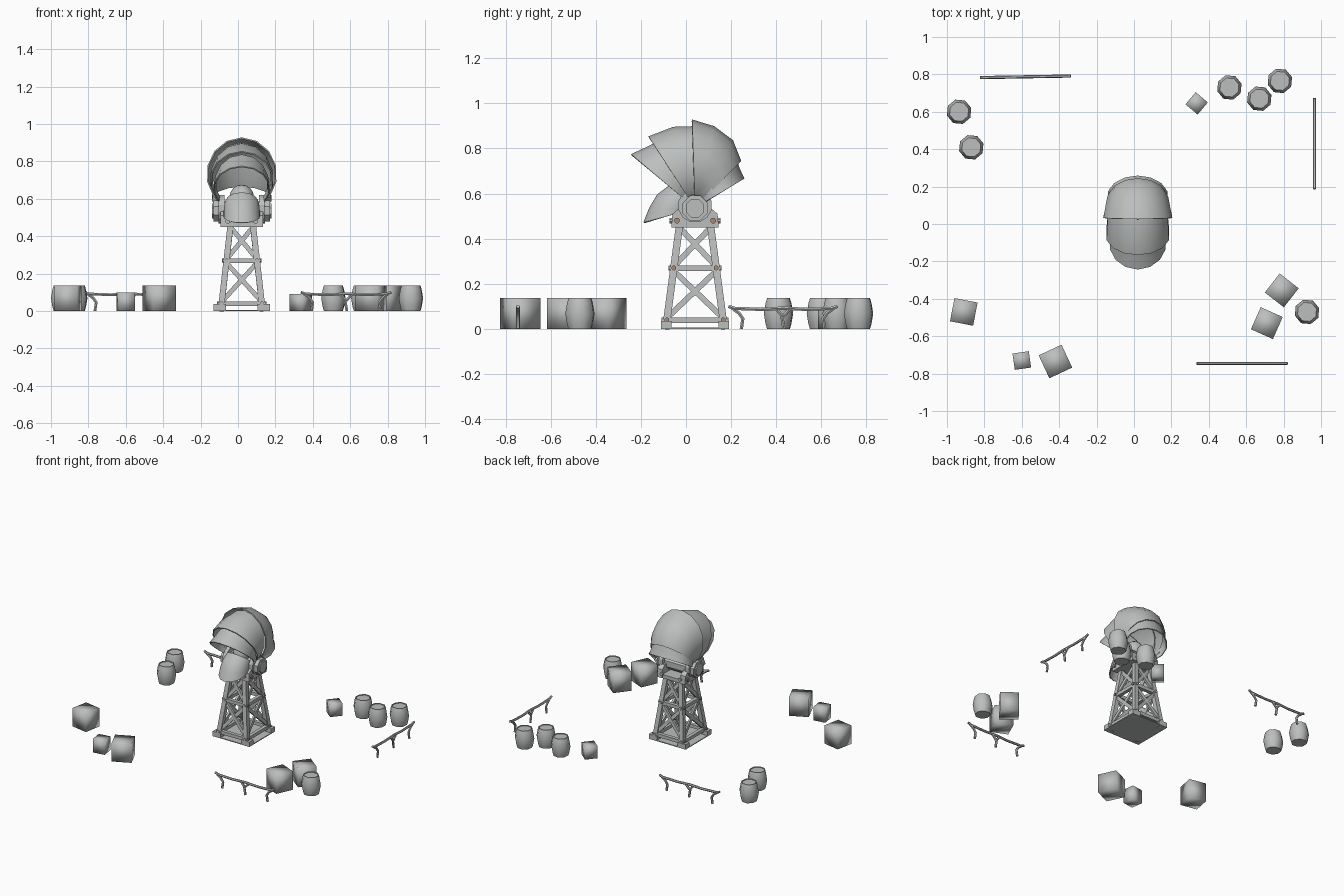
import bpy, bmesh
from math import sin, cos, radians, pi
from mathutils import Vector, Matrix

old = bpy.data.objects.get("Cube")
if old:
    bpy.data.objects.remove(old, do_unlink=True)


def material(name, rgb):
    m = bpy.data.materials.new(name)
    m.use_nodes = True
    m.diffuse_color = (*rgb, 1)
    m.node_tree.nodes["Principled BSDF"].inputs["Base Color"].default_value = (*rgb, 1)
    return m


GREY = material("plain grey", (0.5, 0.52, 0.51))
RUST = material("rusty brown", (0.4, 0.25, 0.17))
CX, CY, HUB_Z = 0.02, 0.04, 0.535


def finish(name, bm, mat=GREY, smooth=None):
    bmesh.ops.recalc_face_normals(bm, faces=bm.faces)
    me = bpy.data.meshes.new(name)
    bm.to_mesh(me)
    bm.free()
    me.materials.append(mat)
    ob = bpy.data.objects.new(name, me)
    bpy.context.collection.objects.link(ob)
    if smooth:
        shade(ob, smooth)
    return ob


def select(ob):
    bpy.ops.object.select_all(action="DESELECT")
    ob.select_set(True)
    bpy.context.view_layer.objects.active = ob


def shade(ob, angle):
    select(ob)
    bpy.ops.object.shade_smooth_by_angle(angle=radians(angle))


def box(name, center, size, turn=0, smooth=None):
    bm = bmesh.new()
    mat = Matrix.Translation(center) @ Matrix.Rotation(radians(turn), 4, "Z") @ Matrix.Diagonal((*size, 1))
    bmesh.ops.create_cube(bm, size=1, matrix=mat)
    return finish(name, bm, smooth=smooth)


def beam(name, p, q, width, depth, normal):
    # box running from p to q, its depth along the normal
    p, q = Vector(p), Vector(q)
    along = (q - p).normalized()
    out = Vector(normal)
    out = (out - along * out.dot(along)).normalized()
    rot = Matrix((out, along.cross(out), along)).transposed().to_4x4()
    bm = bmesh.new()
    mat = Matrix.Translation((p + q) / 2) @ rot @ Matrix.Diagonal((depth, width, (q - p).length, 1))
    bmesh.ops.create_cube(bm, size=1, matrix=mat)
    return finish(name, bm)


def rod(name, center, axis, radius, length, sides=8, mat=GREY):
    bm = bmesh.new()
    rot = Vector(axis).to_track_quat("Z", "Y").to_matrix().to_4x4()
    bmesh.ops.create_cone(bm, cap_ends=True, segments=sides, radius1=radius, radius2=radius, depth=length,
                          matrix=Matrix.Translation(center) @ rot @ Matrix.Rotation(pi / sides, 4, "Z"))
    return finish(name, bm, mat)


# Tower frame: tapering half widths to the leg centres
def corner(sx, sy, z):
    t = z / 0.45
    return Vector((CX + sx * (0.112 - 0.051 * t), CY + sy * (0.13 - 0.06 * t), z))


box("tower_base_plate", (CX, CY, 0.003), (0.3, 0.3, 0.006))
for sx in (-1, 1):
    for sy in (-1, 1):
        beam("tower_leg", corner(sx, sy, 0), corner(sx, sy, 0.46), 0.032, 0.032, (1, 0, 0))
        box("tower_foot", (CX + sx * 0.117, CY + sy * 0.127, 0.018), (0.066, 0.046, 0.036))

FACES = [((-1, -1), (1, -1), (0, -1, 0)), ((1, -1), (1, 1), (1, 0, 0)),
         ((1, 1), (-1, 1), (0, 1, 0)), ((-1, 1), (-1, -1), (-1, 0, 0))]
for a, b, n in FACES:
    out = Vector(n)
    for z in (0.038, 0.268):
        beam("tower_crossbar", corner(*a, z), corner(*b, z), 0.024, 0.026, n)
    for lo, hi in ((0.05, 0.258), (0.278, 0.45)):
        beam("tower_brace", corner(*a, lo), corner(*b, hi), 0.025, 0.012, n)
        beam("tower_brace", corner(*b, lo), corner(*a, hi), 0.025, 0.016, n)
    # Bolts at the joints
    for c in (a, b):
        for z in (0.04, 0.27):
            rod("tower_bolt", corner(*c, z) + out * 0.018, n, 0.011, 0.012, 8, RUST if n[0] else GREY)
        top = Vector((CX + c[0] * (0.118 if n[0] else 0.075), CY + c[1] * (0.08 if n[0] else 0.107), 0.48))
        rod("bracket_bolt", top, n, 0.013, 0.012, 8, RUST if n[0] else GREY)

# Bearing platform and shaped side brackets
box("bearing_platform", (CX, CY, 0.462), (0.22, 0.2, 0.026))
outline = [(-0.105, 0.45), (0.105, 0.45), (0.1, 0.51), (0.07, 0.535), (-0.07, 0.535), (-0.1, 0.51)]
for s in (-1, 1):
    bm = bmesh.new()
    face = bm.faces.new([bm.verts.new((CX + s * 0.075, CY + y, z)) for y, z in outline])
    ext = bmesh.ops.extrude_face_region(bm, geom=[face])
    bmesh.ops.translate(bm, vec=(s * 0.038, 0, 0), verts=[v for v in ext["geom"] if isinstance(v, bmesh.types.BMVert)])
    finish("bearing_bracket", bm)
    rod("hub_cap", (CX + s * 0.135, CY, HUB_Z), (1, 0, 0), 0.06, 0.03)
    rod("hub_pin", (CX + s * 0.15, CY, HUB_Z), (1, 0, 0), 0.044, 0.016)
    rod("hub_collar", (CX + s * 0.108, CY, HUB_Z + 0.012), (1, 0, 0), 0.076, 0.03, 12)
rod("hub_axle", (CX, CY, HUB_Z), (1, 0, 0), 0.055, 0.25)
bm = bmesh.new()
bmesh.ops.create_uvsphere(bm, u_segments=12, v_segments=8, radius=0.065,
                          matrix=Matrix.Translation((CX, 0.025, 0.61)))
finish("inner_core", bm, smooth=50)


# Hood: overlapping curved shells fanned around the hub axle
def hood_shell(name, stations, steps=12):
    bm = bmesh.new()
    rows = []
    for angle, reach, half in stations:
        row = []
        for i in range(steps + 1):
            phi = radians(-152 + 304 * i / steps)
            rho = reach * (1 + cos(phi)) / 2
            th = radians(angle)
            row.append(bm.verts.new((CX + half * sin(phi), CY + rho * cos(th), HUB_Z + rho * sin(th))))
        rows.append(row)
    for r, s in zip(rows, rows[1:]):
        for i in range(steps):
            bm.faces.new((r[i], r[i + 1], s[i + 1], s[i]))
    ob = finish(name, bm)
    mod = ob.modifiers.new("thickness", "SOLIDIFY")
    mod.thickness = 0.007
    mod.offset = 0
    select(ob)
    bpy.ops.object.convert(target="MESH")
    shade(ob, 35)


hood_shell("hood_shell_rear", [(31, 0.252, 0.16), (42, 0.262, 0.155), (56, 0.305, 0.155)])
hood_shell("hood_shell_back", [(46, 0.29, 0.155), (61, 0.342, 0.165), (77, 0.37, 0.175), (92, 0.39, 0.185)])
hood_shell("hood_shell_top", [(86, 0.362, 0.16), (105, 0.37, 0.165), (123, 0.376, 0.168)])
hood_shell("hood_shell_front", [(117, 0.335, 0.142), (130, 0.345, 0.145), (140, 0.368, 0.15)])
hood_shell("hood_lower_lip", [(140, 0.15, 0.085), (160, 0.175, 0.092), (180, 0.2, 0.095), (196, 0.235, 0.095)])


# Barrels: eight sided turned profile
def barrel(x, y):
    profile = [(0.053, 0), (0.06, 0.022), (0.068, 0.068), (0.06, 0.114), (0.053, 0.136), (0.047, 0.136), (0.047, 0.131)]
    bm = bmesh.new()
    rings = [[bm.verts.new((x + r * cos(k * pi / 4 + 0.3), y + r * sin(k * pi / 4 + 0.3), z)) for k in range(8)]
             for r, z in profile]
    for a, b in zip(rings, rings[1:]):
        for k in range(8):
            bm.faces.new((a[k], a[(k + 1) % 8], b[(k + 1) % 8], b[k]))
    bm.faces.new(rings[0])
    bm.faces.new(rings[-1])
    finish("barrel", bm, smooth=50)


for x, y in [(-0.935, 0.6), (-0.87, 0.41), (0.51, 0.73), (0.67, 0.67), (0.78, 0.765), (0.925, -0.47)]:
    barrel(x, y)

# Crates: softly shaded boxes
for x, y, side, h, turn in [(-0.91, -0.47, 0.126, 0.136, -11), (-0.6, -0.73, 0.088, 0.1, 8),
                            (-0.42, -0.735, 0.135, 0.136, 25), (0.79, -0.355, 0.129, 0.136, -38),
                            (0.71, -0.53, 0.129, 0.136, -24), (0.335, 0.645, 0.085, 0.092, -40)]:
    box("crate", (x, y, h / 2), (side, side, h), turn, smooth=120)


# Railings: bent rail on three crooked posts
def railing(x, y, turn):
    end_post = [(-0.225, 0.092), (-0.195, 0.07), (-0.178, 0.045), (-0.185, 0)]
    paths = [[(-0.242, 0.1), (-0.215, 0.091), (-0.1, 0.087), (0, 0.092), (0.1, 0.087), (0.215, 0.091), (0.242, 0.1)],
             end_post, [(-u, z) for u, z in end_post],
             [(-0.03, 0.088), (-0.006, 0.06), (0.004, 0)], [(0.03, 0.088), (0, 0.055)]]
    cu = bpy.data.curves.new("railing", "CURVE")
    cu.dimensions = "3D"
    cu.bevel_depth = 0.0085
    cu.bevel_resolution = 1
    cu.use_fill_caps = True
    for path in paths:
        sp = cu.splines.new("POLY")
        sp.points.add(len(path) - 1)
        for pt, (u, z) in zip(sp.points, path):
            pt.co = (u, 0, z, 1)
    cu.materials.append(GREY)
    ob = bpy.data.objects.new("railing", cu)
    bpy.context.collection.objects.link(ob)
    ob.location = (x, y, 0)
    ob.rotation_euler.z = radians(turn)
    select(ob)
    bpy.ops.object.convert(target="MESH")
    shade(bpy.context.object, 50)


railing(0.578, -0.745, 0)
railing(0.965, 0.43, 90)
railing(-0.58, 0.787, 1)
